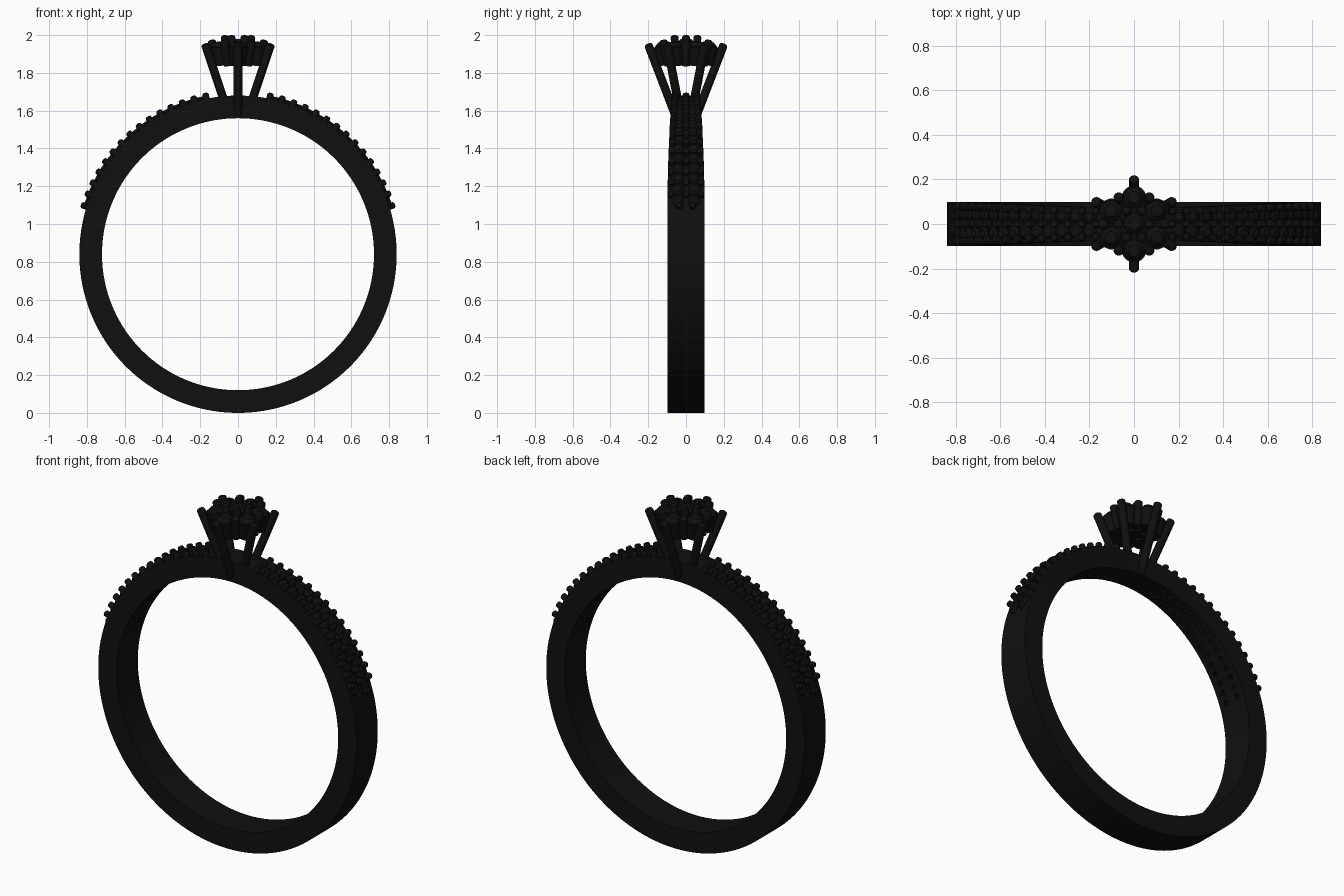
import bpy, bmesh, math
from mathutils import Vector, Matrix

if "Cube" in bpy.data.objects:
    bpy.data.objects.remove(bpy.data.objects["Cube"])

CZ, RO, RI = 0.84, 0.84, 0.72
mat = bpy.data.materials.new("dark_metal")
mat.diffuse_color = (0.005, 0.005, 0.005, 1)
mat.use_nodes = True
mat.node_tree.nodes["Principled BSDF"].inputs["Base Color"].default_value = mat.diffuse_color


def finish(name, bm):
    bmesh.ops.recalc_face_normals(bm, faces=bm.faces[:])
    me = bpy.data.meshes.new(name)
    bm.to_mesh(me)
    bm.free()
    ob = bpy.data.objects.new(name, me)
    bpy.context.collection.objects.link(ob)
    me.materials.append(mat)
    return ob


def smooth(ob):
    bpy.ops.object.select_all(action='DESELECT')
    ob.select_set(True)
    bpy.context.view_layer.objects.active = ob
    bpy.ops.object.shade_smooth_by_angle(angle=math.radians(35))


def lathe(bm, base, axis, profile, seg=14):
    """Closed revolved solid; profile is (radius, height) pairs along the axis."""
    q = Vector(axis).to_track_quat('Z', 'Y')
    rings = []
    for r, h in profile:
        rings.append([bm.verts.new(Vector(base) + q @ Vector(
            (r * math.cos(math.tau * i / seg), r * math.sin(math.tau * i / seg), h)))
            for i in range(seg)])
    for a, b in zip(rings, rings[1:]):
        for i in range(seg):
            j = (i + 1) % seg
            bm.faces.new((a[i], a[j], b[j], b[i]))
    bm.faces.new(rings[0][::-1])
    bm.faces.new(rings[-1])


def prong(bm, p, q, r, seg=14):
    """Round wire with a domed tip at q."""
    d = Vector(q) - Vector(p)
    L = d.length
    lathe(bm, p, d, [(r, 0), (r, L - 0.6 * r), (r * 0.87, L - 0.25 * r),
                     (r * 0.5, L - 0.05 * r), (r * 0.15, L)], seg)


def half_width(a):
    """Band narrows towards the top; a is the angle above horizontal."""
    t = max(0, math.sin(a) - 0.3) / 0.7
    return 0.098 - 0.024 * t ** 2


def on_ring(a, y, r, side=1):
    return Vector((side * r * math.cos(a), y, CZ + r * math.sin(a)))


# band: flat section swept round the finger
bm = bmesh.new()
N = 160
loops = []
for i in range(N):
    a = math.tau * i / N
    w = half_width(a)
    loops.append([bm.verts.new(on_ring(a, y, r))
                  for y, r in ((-w, RI), (-w, RO), (w, RO), (w, RI))])
for i in range(N):
    A, B = loops[i], loops[(i + 1) % N]
    for k in range(4):
        bm.faces.new((A[k], A[(k + 1) % 4], B[(k + 1) % 4], B[k]))
band = finish("band", bm)

# shoulder stones, their beads, and the drilled holes below them
stones, beads, drills = bmesh.new(), bmesh.new(), bmesh.new()
A0, A1, STEPS = math.radians(17.5), math.radians(78.5), 14
step = (A1 - A0) / STEPS
for side in (-1, 1):
    for i in range(STEPS + 1):
        a = A0 + i * step
        w = half_width(a)
        rows = (-0.035, 0.035) if i == 0 else (-w + 0.018, 0, w - 0.018)
        for y in rows:
            prong(beads, on_ring(a, y, 0.81, side), on_ring(a, y, 0.872, side), 0.018, 10)
        if i < STEPS:
            b = a + step / 2
            w = half_width(b)
            n = on_ring(b, 0, 1, side) - Vector((0, 0, CZ))
            for y in (-w * 0.45, w * 0.45):
                lathe(stones, on_ring(b, y, 0.80, side), n,
                      [(0.010, 0), (0.032, 0.04), (0.032, 0.046), (0.019, 0.056)], 12)
                lathe(drills, on_ring(b, y, 0.69, side), n, [(0.016, 0), (0.016, 0.11)], 10)
finish("shoulder_stones", stones)
smooth(finish("shoulder_beads", beads))
cutter = finish("hole_cutter", drills)
cutter.hide_render = True
cutter.hide_set(True)
mod = band.modifiers.new("holes", 'BOOLEAN')
mod.operation = 'DIFFERENCE'
mod.solver = 'EXACT'
mod.object = cutter
smooth(band)

# head: six splayed prongs, cluster of seven cups and stones, upright claws
splay, cups, gems, claws = (bmesh.new() for _ in range(4))


def polar(r, deg, z):
    return Vector((r * math.cos(math.radians(deg)), r * math.sin(math.radians(deg)), z))


cup = [(0.030, 0), (0.042, 0), (0.056, 0.10), (0.046, 0.10), (0.030, 0.04)]
gem = [(0.006, 0.03), (0.047, 0.095), (0.047, 0.105), (0.027, 0.125)]
Z = Vector((0, 0, 1))
for k in range(6):
    d = 30 + 60 * k
    prong(splay, polar(0.058, d, 1.58), polar(0.202, d, 1.955), 0.023)
    lathe(cups, polar(0.105, d, 1.84), polar(0.12, d, 1), cup, 20)
    lathe(gems, polar(0.105, d, 1.84), polar(0.12, d, 1), gem, 16)
    prong(claws, polar(0.065, d + 30, 1.85), polar(0.07, d + 30, 2.0), 0.021)
    prong(claws, polar(0.105, d + 30, 1.84), polar(0.142, d + 30, 1.975), 0.023)
lathe(cups, (0, 0, 1.845), Z, cup, 20)
lathe(gems, (0, 0, 1.855), Z, gem, 16)
smooth(finish("head_prongs", splay))
smooth(finish("stone_cups", cups))
finish("cluster_stones", gems)
smooth(finish("cluster_claws", claws))
